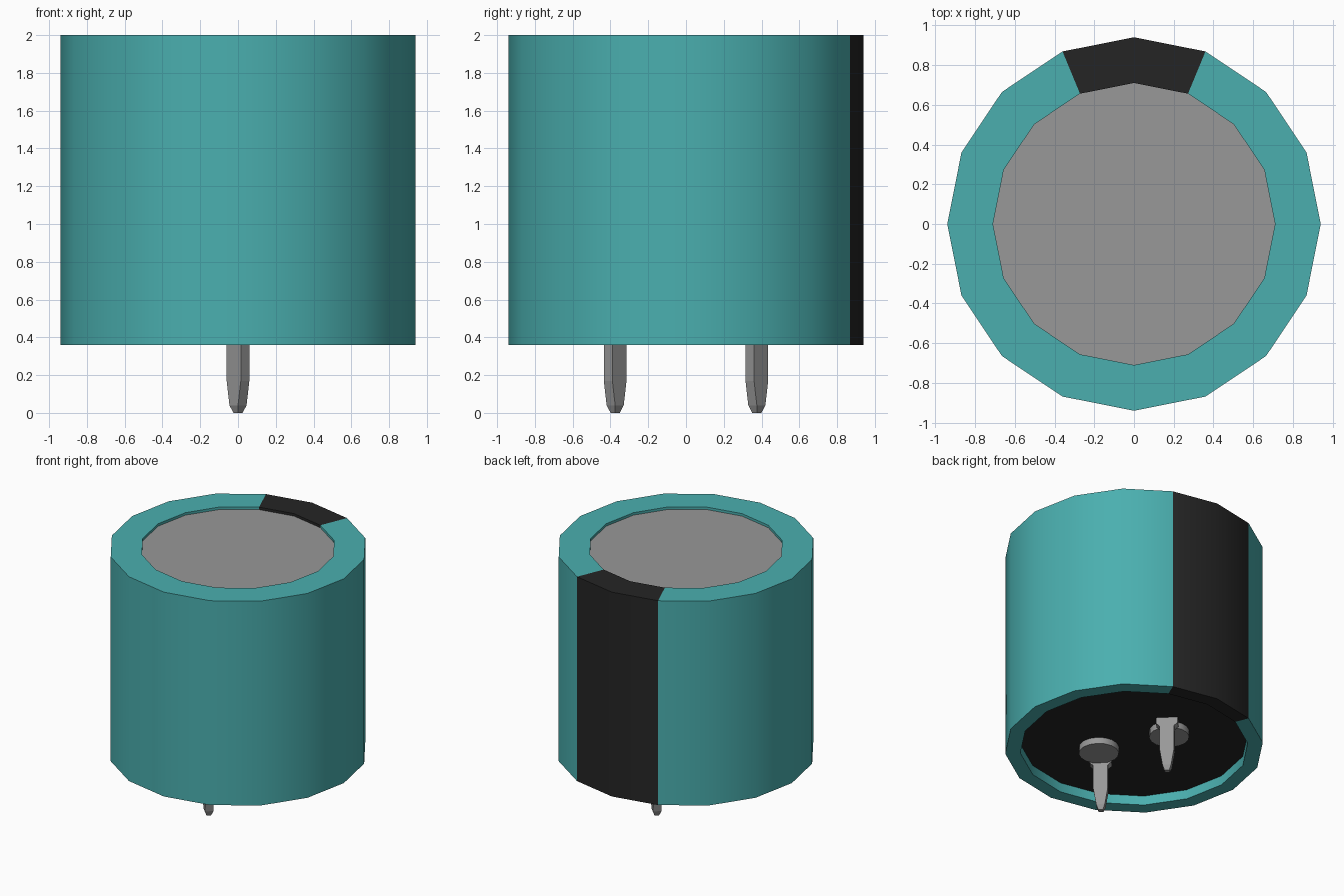
import bpy, bmesh, math
from mathutils import Vector

cube = bpy.data.objects.get("Cube")
if cube:
    bpy.data.objects.remove(cube, do_unlink=True)

SIDES = 16


def material(name, rgb):
    m = bpy.data.materials.new(name)
    m.use_nodes = True
    col = (*rgb, 1.0)
    m.diffuse_color = col
    bsdf = next(n for n in m.node_tree.nodes if n.type == 'BSDF_PRINCIPLED')
    bsdf.inputs["Base Color"].default_value = col
    return m


TEAL = material("teal_sleeve", (0.069, 0.43, 0.43))
BLACK = material("black", (0.0185, 0.0185, 0.0185))
GREY = material("grey_metal", (0.315, 0.315, 0.315))


def finish(name, bm, mats, smooth=True):
    bmesh.ops.recalc_face_normals(bm, faces=bm.faces[:])
    mesh = bpy.data.meshes.new(name)
    bm.to_mesh(mesh)
    bm.free()
    for m in mats:
        mesh.materials.append(m)
    ob = bpy.data.objects.new(name, mesh)
    bpy.context.collection.objects.link(ob)
    if smooth:
        bpy.ops.object.select_all(action='DESELECT')
        ob.select_set(True)
        bpy.context.view_layer.objects.active = ob
        bpy.ops.object.shade_smooth_by_angle(angle=math.radians(30))
    return ob


def loft(bm, rings, closed=False):
    """Bridge rings of points; cap the ends, or join last to first."""
    loops = [[bm.verts.new(p) for p in ring] for ring in rings]
    pairs = list(zip(loops, loops[1:]))
    if closed:
        pairs.append((loops[-1], loops[0]))
    else:
        bm.faces.new(loops[0])
        bm.faces.new(loops[-1])
    n = len(loops[0])
    for a, b in pairs:
        for i in range(n):
            j = (i + 1) % n
            bm.faces.new((a[i], a[j], b[j], b[i]))


def circle(r, z, cx=0.0, cy=0.0):
    return [Vector((cx + r * math.cos(2 * math.pi * i / SIDES),
                    cy + r * math.sin(2 * math.pi * i / SIDES), z)) for i in range(SIDES)]


def disc(name, r, z0, z1, mat, cx=0.0, cy=0.0):
    bm = bmesh.new()
    loft(bm, [circle(r, z0, cx, cy), circle(r, z1, cx, cy)])
    return finish(name, bm, [mat])


# Outer sleeve: closed ring section with a lip over the top and an open skirt below
bm = bmesh.new()
profile = [(0.94, 0.36), (0.94, 2.0), (0.71, 2.0), (0.71, 1.9), (0.83, 1.9), (0.83, 0.36)]
loft(bm, [circle(r, z) for r, z in profile], closed=True)
# Polarity stripe: the two back facets
for f in bm.faces:
    c = f.calc_center_median()
    if abs(math.degrees(math.atan2(c.y, c.x)) - 90) < 22.5:
        f.material_index = 1
finish("sleeve", bm, [TEAL, BLACK])

# Recessed metal top and sealing base
disc("can_top", 0.71, 1.92, 1.98, GREY)
disc("base_seal", 0.83, 0.435, 0.5, BLACK)


def pin(name, side):
    """Flat blade lead, turned 45 degrees, tapering to a blunt tip."""
    # half width, half thickness, height
    sections = [(0.08, 0.032, 0.45), (0.08, 0.032, 0.39), (0.053, 0.032, 0.365),
                (0.053, 0.032, 0.17), (0.032, 0.032, 0.04), (0.017, 0.017, 0.0)]
    wide = Vector((1, -1, 0)).normalized()
    thin = Vector((1, 1, 0)).normalized()
    rings = []
    for w, t, z in sections:
        c = Vector((0, 0.375 * side, z))
        rings.append([c + wide * (w * a) + thin * (t * b)
                      for a, b in ((-1, -1), (1, -1), (1, 1), (-1, 1))])
    bm = bmesh.new()
    loft(bm, rings)
    finish(name, bm, [GREY], smooth=False)


# Leads and the round rivets beside them
for label, s in (("front", -1), ("back", 1)):
    pin(label + "_pin", s)
    disc(label + "_rivet", 0.146, 0.385, 0.445, GREY, -0.12 * s, 0.255 * s)
